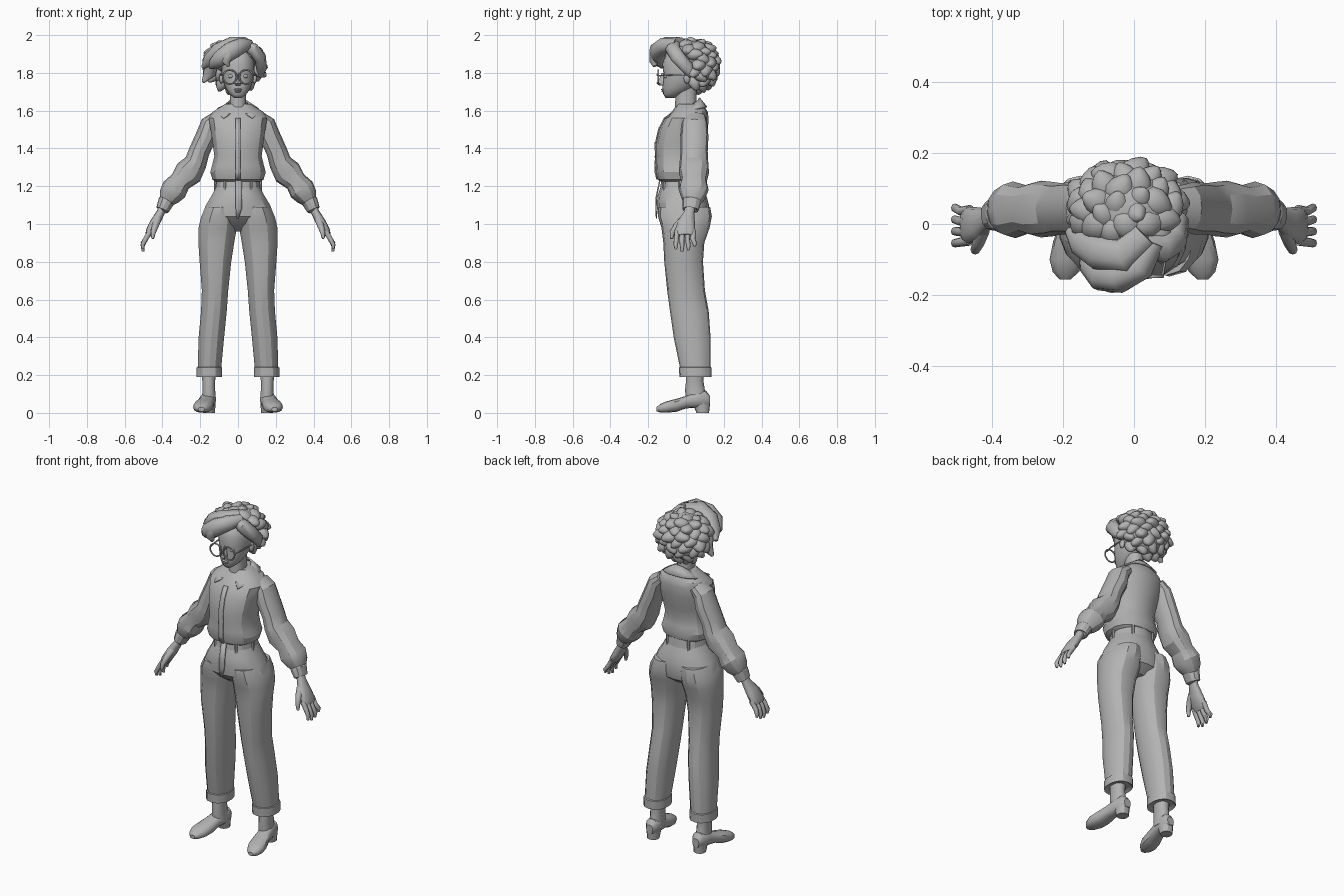
import bpy
import bmesh
import math
import random
from mathutils import Vector, Matrix

random.seed(4)
X, Y, Z = Vector((1, 0, 0)), Vector((0, 1, 0)), Vector((0, 0, 1))

if "Cube" in bpy.data.objects:
    bpy.data.objects.remove(bpy.data.objects["Cube"])

clay = bpy.data.materials.new("clay_grey")
clay.use_nodes = True
clay.diffuse_color = (0.45, 0.45, 0.45, 1)
clay.node_tree.nodes["Principled BSDF"].inputs["Base Color"].default_value = clay.diffuse_color


def finish(name, bm, mirror=False, angle=28, thickness=0):
    """Turn a bmesh into a shaded object, optionally mirrored or thickened."""
    bmesh.ops.recalc_face_normals(bm, faces=bm.faces)
    mesh = bpy.data.meshes.new(name)
    bm.to_mesh(mesh)
    bm.free()
    mesh.materials.append(clay)
    obj = bpy.data.objects.new(name, mesh)
    bpy.context.collection.objects.link(obj)
    bpy.ops.object.select_all(action="DESELECT")
    obj.select_set(True)
    bpy.context.view_layer.objects.active = obj
    bpy.ops.object.shade_smooth_by_angle(angle=math.radians(angle))
    if thickness:
        solid = obj.modifiers.new("thickness", "SOLIDIFY")
        solid.thickness = thickness
        solid.offset = 0
    if mirror:
        obj.modifiers.new("mirror", "MIRROR")
    return obj


def loft(name, rings, sides=12, axis=None, across=Y, power=0.9, **options):
    """Skin rings (x, y, z, half size, half size along across) into a closed form."""
    bm = bmesh.new()
    centres = [Vector(r[:3]) for r in rings]
    loops = []
    for i, ring in enumerate(rings):
        ahead = centres[min(i + 1, len(rings) - 1)]
        behind = centres[max(i - 1, 0)]
        tangent = axis or (ahead - behind)
        u = across.cross(tangent).normalized()
        v = tangent.cross(u).normalized()
        loop = []
        for k in range(sides):
            a = math.tau * k / sides - math.pi / 2
            c, s = math.cos(a), math.sin(a)
            c = math.copysign(abs(c) ** power, c)
            s = math.copysign(abs(s) ** power, s)
            loop.append(bm.verts.new(centres[i] + u * c * ring[3] + v * s * ring[4]))
        loops.append(loop)
    for low, high in zip(loops, loops[1:]):
        for k in range(sides):
            j = (k + 1) % sides
            bm.faces.new((low[k], low[j], high[j], high[k]))
    bm.faces.new(loops[0])
    bm.faces.new(loops[-1])
    return finish(name, bm, **options)


def stack(name, rows, sides=14, **options):
    """Loft level rings given as (z, inner x, outer x, front y, back y)."""
    rings = [((i + o) / 2, (f + b) / 2, z, (o - i) / 2, (b - f) / 2)
             for z, i, o, f, b in rows]
    return loft(name, rings, sides, axis=Z, **options)


def centred(name, rows, **options):
    """Level rings centred on x, given as (z, half width, front y, back y)."""
    return stack(name, [(z, -w, w, f, b) for z, w, f, b in rows], **options)


def strip(name, edge_a, edge_b, **options):
    """Thin sheet between two edges."""
    bm = bmesh.new()
    a = [bm.verts.new(p) for p in edge_a]
    b = [bm.verts.new(p) for p in edge_b]
    for i in range(len(a) - 1):
        bm.faces.new((a[i], a[i + 1], b[i + 1], b[i]))
    return finish(name, bm, thickness=0.007, **options)


def blobs(name, items, detail=2, **options):
    """Tapered balls given as (centre, size, direction)."""
    bm = bmesh.new()
    for centre, size, direction in items:
        made = bmesh.ops.create_icosphere(bm, subdivisions=detail, radius=1)["verts"]
        turn = Vector(direction).to_track_quat("Z", "Y").to_matrix()
        for v in made:
            pinch = 1 - 0.35 * max(v.co.z, 0)
            local = Vector((v.co.x * size[0] * pinch, v.co.y * size[1] * pinch, v.co.z * size[2]))
            v.co = Vector(centre) + turn @ local
    return finish(name, bm, **options)


# Trousers: hips, legs, cuffs and waistband
centred("hips", [(.96, .1, -.05, .06), (1, .19, -.11, .115), (1.04, .198, -.148, .125),
                 (1.1, .174, -.155, .122), (1.15, .143, -.15, .108), (1.21, .112, -.13, .085)])
stack("trouser_legs", [(.23, .088, .215, -.03, .13), (.4, .072, .21, -.065, .13),
                       (.54, .058, .197, -.085, .12), (.65, .05, .193, -.1, .1),
                       (.8, .034, .205, -.115, .09), (.9, .018, .212, -.12, .097),
                       (.98, .004, .211, -.13, .125), (1.04, .002, .197, -.148, .137),
                       (1.09, .01, .17, -.145, .128)], mirror=True)
stack("trouser_cuffs", [(.2, .1, .205, -.015, .12), (.19, .083, .222, -.035, .135),
                        (.24, .083, .22, -.037, .136), (.245, .092, .21, -.03, .128)], mirror=True)
centred("waistband", [(1.185, .122, -.137, .095), (1.24, .113, -.13, .088)])
strip("fly_flap", [(-.012, -.139, 1.23), (-.012, -.158, 1.14), (-.012, -.159, 1.08), (-.008, -.156, 1.03)],
      [(.02, -.139, 1.23), (.022, -.157, 1.14), (.02, -.159, 1.08), (.004, -.156, 1.03)])
for label, angle in (("front", -55), ("side", -5), ("back", 55)):
    c, s = math.cos(math.radians(angle)), math.sin(math.radians(angle))
    x, y = .121 * c, -.021 + .116 * s
    loft("belt_loops_" + label, [(x, y, 1.175, .008, .008), (x, y, 1.245, .008, .008)],
         sides=6, mirror=True)

# Blouse with placket, buttons and collar
blouse = [(1.225, .12, -.135, .08), (1.235, .138, -.15, .09), (1.275, .15, -.16, .098),
          (1.31, .14, -.16, .09), (1.36, .128, -.158, .088), (1.42, .136, -.16, .1),
          (1.5, .148, -.142, .116), (1.56, .158, -.112, .12), (1.595, .135, -.075, .115),
          (1.635, .07, -.045, .09)]
centred("blouse", blouse, power=.82)
front = [(f - .003, z) for z, w, f, b in blouse[1:-2]]
strip("placket", [(-.014, y, z) for y, z in front], [(.014, y, z) for y, z in front])
for i in range(4):
    blobs("button_%d" % (i + 1), [((0, -.163 + .02 * max(i - 2, 0), 1.28 + .075 * i),
                                  (.007, .007, .004), -Y)])
top_edge, tip_edge = [], []
for i in range(13):
    a = math.radians(-138 + 23 * i)
    s, c = math.sin(a), math.cos(a)
    f = (1 - c) / 2
    top_edge.append((.06 * s, .01 + c * (.06 + .075 * f), 1.668 - .1 * f))
    tip_edge.append((.115 * s, .015 + c * (.095 + .09 * f), 1.618 - .075 * f ** 2))
strip("collar", top_edge, tip_edge)

# Puffed sleeves and wrist cuffs
loft("sleeves", [(.11, .045, 1.565, .035, .06), (.148, .045, 1.53, .05, .068),
                 (.168, .045, 1.465, .056, .074), (.205, .043, 1.385, .055, .072),
                 (.224, .042, 1.325, .06, .076), (.262, .042, 1.272, .076, .08),
                 (.305, .042, 1.225, .058, .068), (.338, .04, 1.182, .07, .08),
                 (.365, .036, 1.145, .058, .066), (.384, .03, 1.115, .036, .044)], mirror=True)
loft("sleeve_cuffs", [(.373, .03, 1.13, .038, .046), (.38, .03, 1.12, .043, .05),
                      (.4, .024, 1.075, .035, .043), (.401, .024, 1.074, .026, .032)], mirror=True)

# Hands
loft("palms", [(.392, .022, 1.1, .023, .028), (.41, .016, 1.06, .022, .028),
               (.438, .002, 1.01, .026, .046), (.465, -.004, .965, .023, .053),
               (.478, -.004, .94, .014, .048)], mirror=True, angle=45)
for i, finger in enumerate(("index", "middle", "ring", "little")):
    y = -.047 + .029 * i
    drop = (.012, 0, .005, .026)[i]
    loft(finger + "_fingers", [(.462, y, .965, .014, .014), (.488, y - .004, .922, .013, .013),
                               (.505, y * 1.15, .885 + drop / 2, .011, .012),
                               (.502, y * 1.15, .855 + drop, .007, .007)],
         sides=8, mirror=True, angle=50)
loft("thumbs", [(.425, -.015, 1.025, .02, .02), (.438, -.05, .99, .018, .018),
                (.448, -.073, .955, .013, .014), (.452, -.076, .922, .007, .008)],
     sides=8, mirror=True, angle=50)

# Ankles and heeled shoes
stack("ankles", [(.06, .115, .195, 0, .11), (.12, .12, .188, -.005, .1),
                 (.17, .12, .19, 0, .092), (.26, .11, .2, 0, .1)], mirror=True, angle=45)
shoe = [(.128, .153, .04, .09, .022), (.105, .154, .025, .118, .038), (.05, .158, .026, .11, .041),
        (0, .168, .024, .09, .043), (-.05, .178, .006, .075, .05), (-.1, .187, .001, .062, .051),
        (-.135, .192, .002, .048, .037), (-.156, .194, .008, .03, .016)]
loft("shoes", [(x, y, (lo + hi) / 2, (hi - lo) / 2, w) for y, x, lo, hi, w in shoe],
     axis=Y, across=X, power=.8, mirror=True, angle=40)
stack("shoe_heels", [(0, .122, .187, .055, .122), (.055, .117, .192, .035, .128)], mirror=True)

# Neck, head and facial features
centred("neck", [(1.55, .055, -.06, .075), (1.61, .044, -.058, .055), (1.72, .045, -.055, .055)], angle=50)
centred("head", [(1.668, .02, -.108, -.06), (1.685, .043, -.12, -.025), (1.715, .064, -.124, .03),
                 (1.755, .08, -.122, .07), (1.8, .087, -.12, .09), (1.85, .088, -.125, .1),
                 (1.9, .075, -.105, .09), (1.93, .04, -.06, .05)], sides=20, angle=60)
centred("nose", [(1.8, .009, -.128, -.1), (1.765, .012, -.142, -.1), (1.745, .018, -.157, -.1),
                 (1.733, .012, -.14, -.1)], sides=8, angle=45)
blobs("lips", [((0, -.122, 1.712), (.022, .007, .01), -Y), ((0, -.12, 1.702), (.017, .007, .01), -Y)], angle=60)
blobs("eyes", [((.037, -.108, 1.782), (.017, .011, .012), -Y)], mirror=True, angle=60)
blobs("ears", [((.088, .005, 1.772), (.012, .018, .03), Z)], mirror=True, angle=60)

# Round glasses
rim = bmesh.new()
steps, ring_pts = 20, []
for i in range(steps):
    a = math.tau * i / steps
    out = Vector((math.cos(a), 0, math.sin(a)))
    hub = Vector((.044, -.148, 1.778)) + out * .037
    ring_pts.append([rim.verts.new(hub + (out * math.cos(b) + Y * math.sin(b)) * .0045)
                     for b in (math.tau * k / 6 for k in range(6))])
for i in range(steps):
    here, there = ring_pts[i], ring_pts[(i + 1) % steps]
    for k in range(6):
        j = (k + 1) % 6
        rim.faces.new((here[k], here[j], there[j], there[k]))
finish("glasses_rims", rim, mirror=True, angle=60)
loft("glasses_bridge", [(-.009, -.149, 1.785, .004, .004), (0, -.153, 1.79, .004, .004),
                        (.009, -.149, 1.785, .004, .004)], sides=6)
loft("glasses_temples", [(.08, -.147, 1.785, .004, .004), (.09, -.09, 1.788, .004, .004),
                         (.093, .01, 1.79, .004, .004)], sides=6, across=X, mirror=True)

# Hair: inner volume, curls spread over it, then swept locks
blobs("hair_volume", [((-.015, .035, 1.872), (.13, .12, .105), -Z),
                      ((-.02, .08, 1.795), (.135, .085, .085), -Z)], detail=3, angle=60)
curls, count = [], 84
for i in range(count):
    h = 1 - 2 * (i + .5) / count
    r, a = math.sqrt(1 - h * h), i * 2.4
    d = Vector((r * math.cos(a), r * math.sin(a), h))
    p = Vector((-.02 + .14 * d.x, .035 + .115 * d.y, 1.842 + .112 * d.z))
    if p.z < 1.885 and p.y < .04:
        continue
    size = random.uniform(.036, .046)
    swirl = d * .7 + Vector((-d.y, d.x, 0)) * random.uniform(-1, 1) - Z * random.uniform(.2, .9)
    curls.append((p, (size, size * .8, size * 1.2), swirl))
blobs("hair_curls", curls, angle=40)
locks = {
    "forelock": [(.05, -.05, 1.95, .03, .035), (.02, -.12, 1.945, .042, .04),
                 (-.04, -.15, 1.915, .05, .045), (-.09, -.145, 1.88, .045, .045),
                 (-.125, -.11, 1.85, .03, .035), (-.145, -.075, 1.83, .01, .012)],
    "upper_lock": [(.03, -.03, 1.965, .025, .04), (-.03, -.09, 1.955, .038, .05),
                   (-.1, -.08, 1.92, .042, .05), (-.15, -.05, 1.87, .035, .04),
                   (-.185, -.02, 1.83, .01, .012)],
    "left_lock": [(.03, -.06, 1.95, .025, .03), (.08, -.07, 1.925, .035, .04),
                  (.115, -.045, 1.885, .033, .04), (.125, .005, 1.83, .03, .035),
                  (.12, .03, 1.78, .01, .012)],
    "right_lock": [(-.1, -.04, 1.9, .03, .04), (-.135, -.01, 1.86, .035, .04),
                   (-.15, .02, 1.8, .035, .035), (-.185, .01, 1.75, .008, .01)],
    "brow_curl": [(-.02, -.14, 1.93, .03, .03), (-.05, -.168, 1.9, .03, .027),
                  (-.065, -.172, 1.86, .024, .022), (-.05, -.165, 1.835, .008, .01)],
}
for name, rings in locks.items():
    loft(name, rings, sides=10, angle=45)
